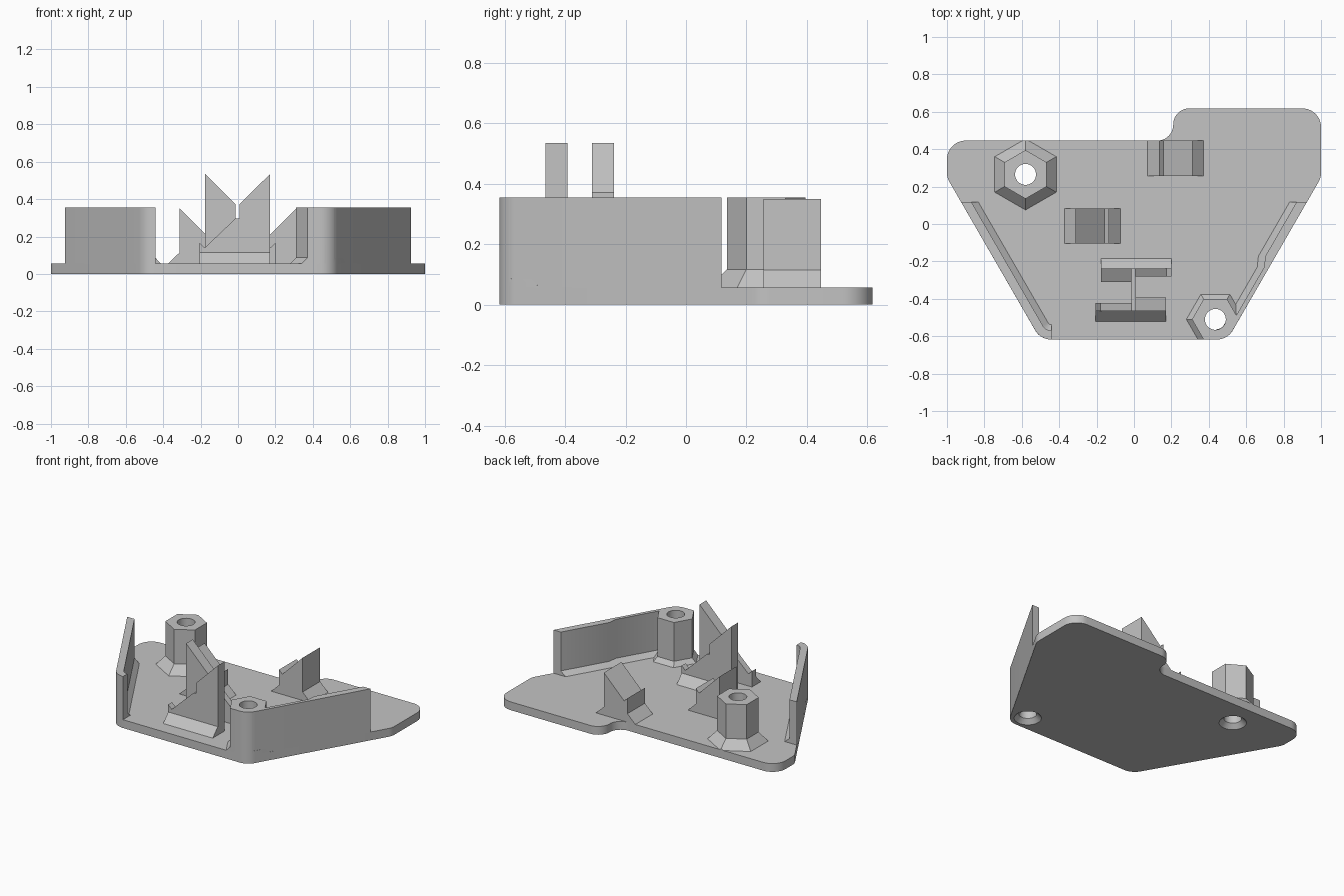
import bpy, bmesh, math
from mathutils import Vector, Matrix

if "Cube" in bpy.data.objects:
    bpy.data.objects.remove(bpy.data.objects["Cube"])

T, H = 0.057, 0.354          # plate thickness, wall and boss height
EDGE = 0.618                 # half depth of the plate

grey = bpy.data.materials.new("plain grey")
grey.use_nodes = True
grey.diffuse_color = (0.55, 0.55, 0.55, 1)
grey.node_tree.nodes["Principled BSDF"].inputs["Base Color"].default_value = (0.55, 0.55, 0.55, 1)


def loft(name, rings):
    """Closed solid through a list of equal-length rings."""
    bm = bmesh.new()
    vs = [[bm.verts.new(p) for p in r] for r in rings]
    n = len(rings[0])
    for a, b in zip(vs, vs[1:]):
        for i in range(n):
            j = (i + 1) % n
            bm.faces.new((a[i], a[j], b[j], b[i]))
    bm.faces.new(vs[0])
    bm.faces.new(vs[-1])
    bmesh.ops.recalc_face_normals(bm, faces=bm.faces)
    me = bpy.data.meshes.new(name)
    bm.to_mesh(me)
    bm.free()
    me.materials.append(grey)
    ob = bpy.data.objects.new(name, me)
    bpy.context.collection.objects.link(ob)
    return ob


def prism(name, pts, axis, a, b, turn=False):
    """Extrude a 2D profile along an axis; turn = half turn about the tower centre."""
    place = {"x": lambda u, v, t: (t, u, v),
             "y": lambda u, v, t: (u, t, v),
             "z": lambda u, v, t: (u, v, t)}[axis]
    rings = [[place(u, v, t) for u, v in pts] for t in (a, b)]
    if turn:
        rings = [[(-0.005 - x, -0.704 - y, z) for x, y, z in r] for r in rings]
    return loft(name, rings)


def ring(c, r, z, n, start=0.0):
    return [(c[0] + r * math.cos(start + math.tau * i / n),
             c[1] + r * math.sin(start + math.tau * i / n), z) for i in range(n)]


def rounded(corners, steps=10):
    """Polygon with a fillet of radius r at each (x, y, r) corner."""
    out = []
    for i, (x, y, r) in enumerate(corners):
        p = Vector((x, y))
        d1 = (Vector(corners[i - 1][:2]) - p).normalized()
        d2 = (Vector(corners[(i + 1) % len(corners)][:2]) - p).normalized()
        half = d1.angle(d2) / 2
        c = p + (d1 + d2).normalized() * r / math.sin(half)
        v0 = p + d1 * r / math.tan(half) - c
        v1 = p + d2 * r / math.tan(half) - c
        sweep = math.atan2(v0.x * v1.y - v0.y * v1.x, v0.dot(v1))
        out += [tuple(c + Matrix.Rotation(sweep * k / steps, 2) @ v0) for k in range(steps + 1)]
    return out


def boolean(ob, cutter, op):
    mod = ob.modifiers.new("cut", "BOOLEAN")
    mod.operation, mod.solver, mod.object = op, "EXACT", cutter
    bpy.context.view_layer.update()
    me = bpy.data.meshes.new_from_object(ob.evaluated_get(bpy.context.evaluated_depsgraph_get()))
    ob.modifiers.clear()
    ob.data = me


# Base plate with rounded outline and a stepped back edge
outline = rounded([(-0.5, -EDGE, 0.1), (0.5, -EDGE, 0.1), (1, 0.248, 0.1), (1, EDGE, 0.1),
                   (0.21, EDGE, 0.085), (0.21, 0.446, 0.085), (-1, 0.446, 0.1), (-1, 0.248, 0.1)])
plate = prism("base_plate", outline, "z", 0, T)
limit = prism("outline_limit", outline, "z", T, 1)

# Hexagonal screw bosses with flared feet and countersunk holes
bosses = [("back_right_boss", (-0.58, 0.265), 0.13, 0.06, math.pi / 6),
          ("front_left_boss", (0.435, -0.51), 0.125, 0.03, 0)]
smooth = [plate]
for name, c, r, flare, start in bosses:
    boss = loft(name, [ring(c, r + flare, T, 6, start), ring(c, r, T + flare, 6, start),
                       ring(c, r, H, 6, start)])
    hole = loft("screw_hole_cutter", [ring(c, 0.1, -0.015, 32), ring(c, 0.056, 0.03, 32),
                                      ring(c, 0.056, 1, 32)])
    boolean(boss, limit, "INTERSECT")
    boolean(boss, hole, "DIFFERENCE")
    boolean(plate, hole, "DIFFERENCE")
    bpy.data.objects.remove(hole)
    smooth.append(boss)
bpy.data.objects.remove(limit)


# Slanted side walls that wrap the front corners, with a fillet along the foot
def side_wall(name, side, stations, t_end):
    path = [(0.5 + (y + EDGE) / math.sqrt(3), y, -1 / math.cos(math.pi / 6), 0, t)
            for y, t in stations]
    for k in range(11):
        a = math.radians(-30 - 6 * k)
        ca, sa = math.cos(a), math.sin(a)
        path.append((0.442 + 0.1 * ca, 0.1 * (1 + sa) - EDGE, -ca, -sa, t_end))
    rings = []
    for x, y, nx, ny, t in path:
        section = [(0, T), (0, H), (t, H), (t, T + 0.03), (t + 0.032, T)]
        rings.append([(side * (x + nx * d), y + ny * d, z) for d, z in section])
    smooth.append(loft(name, rings))


side_wall("right_wall", -1, [(0.118, 0.048)], 0.048)
side_wall("left_wall", 1, [(0.118, 0.048), (-0.172, 0.048), (-0.231, 0.024)], 0.024)

# Notched cradle blocks on the plate
cradle = [(0.372, T), (0.312, 0.115), (0.312, 0.35), (0.158, 0.196),
          (0.133, 0.221), (0.133, 0.115), (0.073, T)]
for name, s, y0, y1 in (("right_cradle", -1, -0.105, 0.084), ("left_cradle", 1, 0.256, 0.446)):
    prism(name, [(s * x, z) for x, z in cradle], "y", y0, y1)

# Clip tower: two opposed posts, each with a low hook and a sloped foot, joined by a web
for word, turn in (("front", False), ("back", True)):
    prism(word + "_post", [(0.008, T), (0.008, 0.372), (0.172, 0.535), (0.172, T)],
          "y", -0.465, -0.393, turn)
    prism(word + "_hook", [(-0.205, T), (-0.205, 0.166), (-0.178, 0.14), (-0.013, 0.297), (-0.013, T)],
          "y", -0.465, -0.423, turn)
    prism(word + "_foot", [(-0.52, T), (-0.465, 0.115), (-0.465, T)], "x", -0.205, 0.172, turn)
prism("tower_web", [(-0.013, T), (-0.013, 0.297), (0.008, 0.297), (0.008, T)], "y", -0.465, -0.239)

# Smooth the rounded parts, keeping edges sharp
bpy.ops.object.select_all(action="DESELECT")
for ob in smooth:
    ob.select_set(True)
bpy.context.view_layer.objects.active = plate
bpy.ops.object.shade_smooth_by_angle(angle=math.radians(25))
